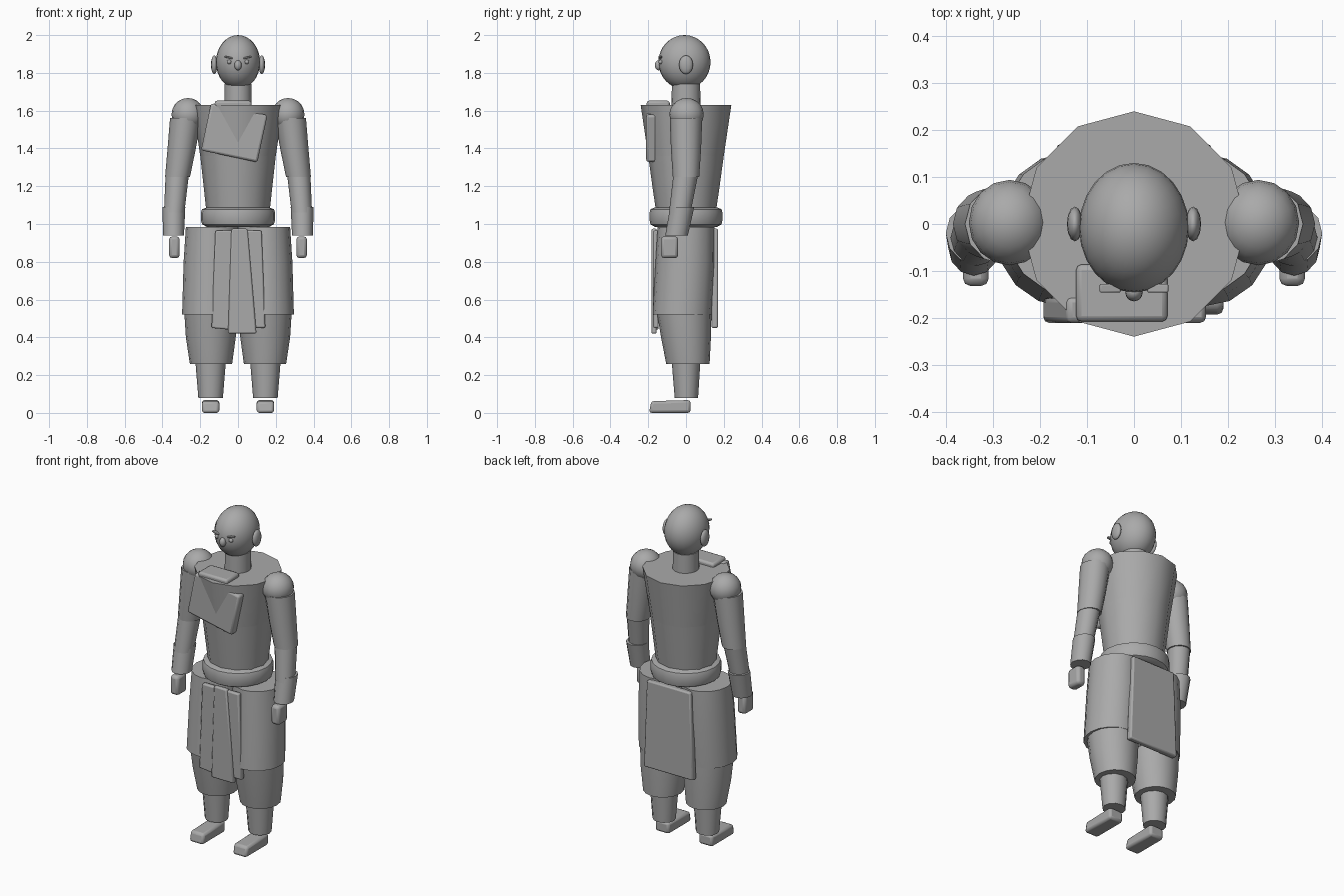
import bpy, bmesh, math
from mathutils import Matrix, Vector

if "Cube" in bpy.data.objects:
    bpy.data.objects.remove(bpy.data.objects["Cube"])

grey = bpy.data.materials.new("plain grey")
grey.diffuse_color = (0.4, 0.4, 0.4, 1)
grey.use_nodes = True
grey.node_tree.nodes["Principled BSDF"].inputs["Base Color"].default_value = grey.diffuse_color


def finish(name, bm, bevel=0.0, angle=40):
    """Turn a bmesh into a named, shaded object."""
    bmesh.ops.recalc_face_normals(bm, faces=bm.faces)
    mesh = bpy.data.meshes.new(name)
    bm.to_mesh(mesh)
    bm.free()
    mesh.materials.append(grey)
    ob = bpy.data.objects.new(name, mesh)
    bpy.context.collection.objects.link(ob)
    bpy.ops.object.select_all(action='DESELECT')
    ob.select_set(True)
    bpy.context.view_layer.objects.active = ob
    if bevel:
        mod = ob.modifiers.new("rounding", 'BEVEL')
        mod.width, mod.segments, mod.limit_method = bevel, 2, 'ANGLE'
    bpy.ops.object.shade_smooth_by_angle(angle=math.radians(angle))
    return ob


def loft(name, rings, sides=12, bevel=0.0):
    """Closed tube through rings of (x, y, z, radius x, radius y)."""
    bm = bmesh.new()
    loops = []
    for x, y, z, rx, ry in rings:
        loops.append([bm.verts.new((x + rx * math.cos(math.tau * i / sides),
                                    y + ry * math.sin(math.tau * i / sides), z))
                      for i in range(sides)])
    for a, b in zip(loops, loops[1:]):
        for i in range(sides):
            j = (i + 1) % sides
            bm.faces.new((a[i], a[j], b[j], b[i]))
    bm.faces.new(loops[0][::-1])
    bm.faces.new(loops[-1])
    return finish(name, bm, bevel)


def ball(name, centre, radii, segments=16, rings=10):
    bm = bmesh.new()
    bmesh.ops.create_uvsphere(bm, u_segments=segments, v_segments=rings, radius=1)
    bmesh.ops.transform(bm, verts=bm.verts,
                        matrix=Matrix.Translation(centre) @ Matrix.Diagonal((*radii, 1)))
    return finish(name, bm, angle=60)


def box(name, centre, size, bevel=0.01, tilt=0.0):
    """Rounded box, tilted about the front-back axis."""
    bm = bmesh.new()
    bmesh.ops.create_cube(bm, size=1)
    bmesh.ops.transform(bm, verts=bm.verts, matrix=Matrix.Translation(centre)
                        @ Matrix.Rotation(tilt, 4, 'Y') @ Matrix.Diagonal((*size, 1)))
    return finish(name, bm, bevel)


def panel(name, outline, y0, y1, bevel=0.008):
    """Plate with an (x, z) outline between two depths."""
    bm = bmesh.new()
    face = bm.faces.new([bm.verts.new((x, y0, z)) for x, z in outline])
    out = bmesh.ops.extrude_face_region(bm, geom=[face])
    bmesh.ops.translate(bm, vec=Vector((0, y1 - y0, 0)),
                        verts=[v for v in out["geom"] if isinstance(v, bmesh.types.BMVert)])
    return finish(name, bm, bevel)


# Head and face
ball("head", (0, -0.008, 1.857), (0.117, 0.138, 0.143), 24, 16)
ball("nose", (0, -0.145, 1.84), (0.019, 0.02, 0.027), 12, 8)
loft("neck", [(0, 0, 1.58, 0.073, 0.077), (0, 0, 1.74, 0.071, 0.075)], 16)

# Torso and belt
loft("chest", [(0, 0, 1.36, 0.2, 0.2), (0, 0, 1.63, 0.24, 0.24)])
loft("abdomen", [(0, 0, 1.04, 0.165, 0.155), (0, 0, 1.2, 0.182, 0.178),
                 (0, 0, 1.36, 0.2, 0.2)])
loft("belt", [(0, 0, 0.985, 0.165, 0.165), (0, 0, 0.998, 0.19, 0.188),
              (0, 0, 1.02, 0.197, 0.193), (0, 0, 1.06, 0.197, 0.193),
              (0, 0, 1.078, 0.19, 0.188), (0, 0, 1.088, 0.165, 0.165)], 20)

# Cloth over the chest and shoulder
box("chest_cloth", (-0.02, -0.183, 1.483), (0.305, 0.055, 0.255), 0.012, math.radians(12))
box("shoulder_cloth", (-0.026, -0.147, 1.635), (0.195, 0.122, 0.035), 0.012)

# Hanging cloth at the front and back
panel("front_cloth_middle", [(-0.035, 0.975), (0.05, 0.975), (0.098, 0.42), (-0.053, 0.42)],
      -0.183, -0.155)
panel("front_cloth_left", [(-0.12, 0.965), (-0.03, 0.965), (-0.04, 0.44), (-0.14, 0.45)],
      -0.174, -0.145)
panel("front_cloth_right", [(0.04, 0.965), (0.125, 0.965), (0.145, 0.45), (0.05, 0.45)],
      -0.174, -0.145)
panel("back_cloth", [(-0.145, 0.975), (0.145, 0.975), (0.165, 0.45), (-0.165, 0.45)],
      0.135, 0.17)

for side, s in (("left", 1), ("right", -1)):
    # Ears, eyes and brows
    ball(f"{side}_ear", (s * 0.126, 0.0, 1.843), (0.017, 0.037, 0.05), 12, 8)
    ball(f"{side}_eye", (s * 0.047, -0.134, 1.858), (0.013, 0.012, 0.012), 10, 6)
    box(f"{side}_brow", (s * 0.051, -0.137, 1.882), (0.045, 0.018, 0.009), 0.003,
        s * math.radians(-12))

    # Arm
    ball(f"{side}_shoulder", (s * 0.265, 0.003, 1.58), (0.087, 0.091, 0.087))
    loft(f"{side}_upper_arm", [(s * 0.32, 0, 1.25, 0.066, 0.07),
                               (s * 0.298, 0, 1.4, 0.075, 0.08),
                               (s * 0.278, 0, 1.56, 0.082, 0.086)])
    loft(f"{side}_forearm", [(s * 0.338, -0.033, 1.06, 0.054, 0.057),
                             (s * 0.321, 0, 1.27, 0.062, 0.066)])
    loft(f"{side}_cuff", [(s * 0.341, -0.05, 0.94, 0.055, 0.06),
                          (s * 0.34, -0.02, 1.09, 0.061, 0.064)])
    box(f"{side}_hand", (s * 0.337, -0.087, 0.877), (0.055, 0.09, 0.115), 0.016)

    # Leg
    loft(f"{side}_skirt", [(s * 0.146, -0.02, 0.52, 0.15, 0.156),
                           (s * 0.142, -0.005, 0.8, 0.146, 0.156),
                           (s * 0.138, 0, 0.985, 0.138, 0.15)], 16)
    loft(f"{side}_trouser", [(s * 0.143, 0.01, 0.26, 0.112, 0.115),
                             (s * 0.144, 0, 0.4, 0.132, 0.132),
                             (s * 0.143, -0.012, 0.56, 0.143, 0.147)], 16)
    loft(f"{side}_shin", [(s * 0.145, 0.002, 0.08, 0.065, 0.062),
                          (s * 0.145, 0, 0.3, 0.083, 0.078)])

    # Foot, with a toe that slopes down
    bm = bmesh.new()
    bmesh.ops.create_cube(bm, size=1)
    for v in bm.verts:
        toe_top = v.co.y < 0 and v.co.z > 0
        v.co = (s * 0.145 + v.co.x * 0.092, -0.086 + v.co.y * 0.22 + (0.012 if toe_top else 0),
                0.034 + v.co.z * 0.068 - (0.006 if toe_top else 0))
    finish(f"{side}_foot", bm, 0.014)
